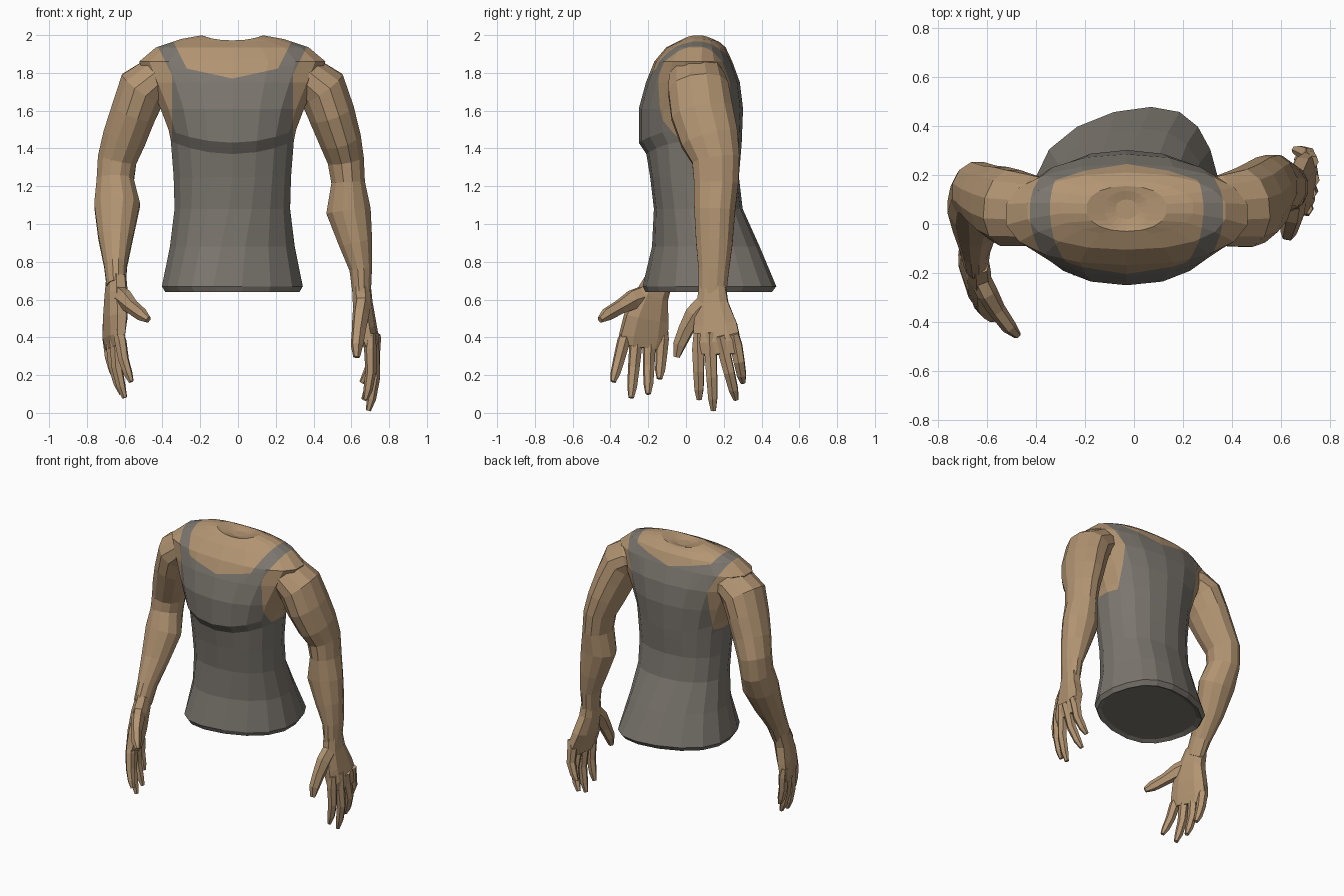
import bpy, bmesh, math
from mathutils import Vector


def material(name, rgb):
    m = bpy.data.materials.new(name)
    m.diffuse_color = (*rgb, 1)
    return m


SKIN = material("tan skin", (0.45, 0.30, 0.17))
SHIRT = material("grey cloth", (0.20, 0.182, 0.157))
CX = -0.03  # middle of the body


def finish(bm, name, mats):
    bmesh.ops.recalc_face_normals(bm, faces=bm.faces)
    me = bpy.data.meshes.new(name)
    bm.to_mesh(me)
    bm.free()
    for m in mats:
        me.materials.append(m)
    ob = bpy.data.objects.new(name, me)
    bpy.context.collection.objects.link(ob)
    return ob


def skin_rings(bm, rings):
    """Bridge rings of points and cap both ends."""
    vs = [[bm.verts.new(p) for p in r] for r in rings]
    n = len(vs[0])
    for a, b in zip(vs, vs[1:]):
        for i in range(n):
            j = (i + 1) % n
            bm.faces.new((a[i], a[j], b[j], b[i]))
    bm.faces.new(vs[0])
    bm.faces.new(vs[-1])


def spow(v, e):
    return math.copysign(abs(v) ** e, v)


def tube(bm, path, wide, sides, e=1.0):
    """Loft through (x, y, z, half width along 'wide', half thickness)."""
    pts = [Vector(p[:3]) for p in path]
    rings = []
    for k, p in enumerate(path):
        t = (pts[min(k + 1, len(pts) - 1)] - pts[max(k - 1, 0)]).normalized()
        w = Vector(wide)
        w = (w - t * w.dot(t)).normalized()
        d = t.cross(w)
        ring = []
        for i in range(sides):
            a = math.tau * (i + 0.5) / sides
            ring.append(pts[k] + w * p[3] * spow(math.cos(a), e)
                        + d * p[4] * spow(math.sin(a), e))
        rings.append(ring)
    skin_rings(bm, rings)


# Torso: z, centre x, half width, front y, back y, skew, middle dip
levels = [
    (0.655, CX, 0.33, -0.19, 0.42, 0.09, 0),
    (0.64, CX, 0.36, -0.215, 0.455, 0.09, 0),
    (0.67, CX, 0.378, -0.23, 0.478, 0.10, 0),
    (0.88, CX, 0.335, -0.18, 0.39, 0.06, 0),
    (1.08, CX, 0.31, -0.17, 0.30, 0.02, 0),
    (1.25, CX, 0.315, -0.19, 0.28, 0, 0),
    (1.37, CX, 0.33, -0.21, 0.29, 0, 0),
    (1.43, CX, 0.342, -0.25, 0.295, 0, 0),
    (1.61, CX, 0.385, -0.25, 0.302, 0, 0),
    (1.75, CX, 0.45, -0.212, 0.285, 0, 0),
    (1.86, CX, 0.50, -0.168, 0.245, 0, 0),
    (1.935, CX, 0.41, -0.105, 0.21, 0, 0),
    (1.98, CX, 0.275, -0.045, 0.175, 0, 0.015),
    (2.0, CX, 0.165, -0.03, 0.155, 0, 0.028),
    (1.972, CX, 0.09, -0.02, 0.135, 0, 0.003),
    (1.958, CX, 0.045, 0.02, 0.10, 0, 0),
]
bm = bmesh.new()
rings = []
for z, cx, rx, yf, yb, skew, dip in levels:
    ring = []
    e = 0.97 if z < 1 else 0.9
    for i in range(18):
        a = math.tau * (i + 0.5) / 18
        c, s = spow(math.cos(a), e), spow(math.sin(a), e)
        # the chest fold rises toward the sides
        lift = 0.07 * c * c if 1.3 < z < 1.5 else 0
        ring.append((cx + rx * c + skew * s * (1 - c * c),
                     (yf + yb) / 2 + (yb - yf) / 2 * s,
                     z - dip * s * s + lift))
    rings.append(ring)
skin_rings(bm, rings)


def cut(co, no, test):
    faces = [f for f in bm.faces if test(f.calc_center_median())]
    geom = set(faces)
    for f in faces:
        geom.update(f.edges)
        geom.update(f.verts)
    bmesh.ops.bisect_plane(bm, geom=list(geom), plane_co=co, plane_no=no, dist=1e-4)


# Cut the strap edges, arm holes and neckline into the surface
HOLE_FRONT, HOLE_BACK, MID = 0.32, 0.30, 0.04
for s in (-1, 1):
    def upper(p):
        return p.z > 1.74 and (p.x - CX) * s > 0
    cut((CX + s * 0.23, 0, 1.8), (s, 0, -0.5), upper)
    cut((CX + s * 0.325, 0, 1.8), (s, 0, -0.5), upper)
    cut((CX + s * HOLE_FRONT, 0, 1.8), (s, 0, 0),
        lambda p: 1.38 < p.z < 1.88 and (p.x - CX) * s > 0 and p.y < MID)
    cut((CX + s * HOLE_BACK, 0, 1.8), (s, 0, 0),
        lambda p: 1.38 < p.z < 1.88 and (p.x - CX) * s > 0 and p.y >= MID)
    cut((0, 0, 1.45), (0, 0, 1),
        lambda p: 1.3 < p.z < 1.6 and (p.x - CX) * s > 0.28)
    cut((CX, 0, 1.77), (-s * 0.22, 0, 1),
        lambda p: p.z > 1.6 and p.y < 0.05 and 0 < (p.x - CX) * s < 0.32)
    cut((CX, 0, 1.86), (-s * 0.22, 0, 1),
        lambda p: p.z > 1.6 and p.y > 0.05 and 0 < (p.x - CX) * s < 0.32)

for f in bm.faces:
    p = f.calc_center_median()
    x = abs(p.x - CX)
    edge = x - 0.5 * (p.z - 1.8)
    neck = (1.77 if p.y < 0.05 else 1.86) + 0.22 * x
    neck_skin = p.z > neck and edge < 0.23
    hole = HOLE_FRONT if p.y < MID else HOLE_BACK
    arm_skin = p.z > 1.45 and x > hole and (p.z < 1.8 or edge > 0.325)
    f.material_index = 1 if neck_skin or arm_skin else 0
finish(bm, "torso_with_tank_top", [SHIRT, SKIN])

# Arms: x, y, z, half depth, half thickness
right_arm = [
    (-0.30, 0.055, 1.78, 0.12, 0.08), (-0.42, 0.055, 1.775, 0.15, 0.125),
    (-0.505, 0.065, 1.715, 0.162, 0.137), (-0.553, 0.085, 1.59, 0.155, 0.125),
    (-0.60, 0.11, 1.46, 0.135, 0.12), (-0.64, 0.135, 1.34, 0.122, 0.107),
    (-0.65, 0.125, 1.23, 0.12, 0.102), (-0.64, 0.07, 1.10, 0.115, 0.125),
    (-0.648, -0.01, 0.93, 0.095, 0.095), (-0.648, -0.10, 0.78, 0.077, 0.063),
    (-0.645, -0.155, 0.67, 0.077, 0.052)]
left_arm = [
    (0.24, 0.055, 1.78, 0.12, 0.08), (0.36, 0.055, 1.775, 0.15, 0.125),
    (0.445, 0.065, 1.715, 0.165, 0.137), (0.493, 0.085, 1.59, 0.17, 0.128),
    (0.54, 0.125, 1.45, 0.158, 0.115), (0.57, 0.158, 1.34, 0.13, 0.10),
    (0.583, 0.16, 1.22, 0.122, 0.092), (0.585, 0.152, 1.07, 0.112, 0.122),
    (0.623, 0.15, 0.90, 0.1, 0.092), (0.65, 0.147, 0.76, 0.084, 0.062),
    (0.655, 0.14, 0.63, 0.075, 0.05)]
for name, path in (("right_arm", right_arm), ("left_arm", left_arm)):
    bm = bmesh.new()
    tube(bm, path, (0, 1, 0), 12)
    finish(bm, name, [SKIN])


def hand(name, palm, wide, fingers, thumb):
    """Flat palm, four jointed fingers bowed by 'bow', and a thumb."""
    bm = bmesh.new()
    tube(bm, palm, wide, 8, 0.75)
    for base, tip, bow in fingers:
        a, b = Vector(base), Vector(tip)
        root = a + (a - b) * 0.3
        path = [(*root, 0.026, 0.022)]
        for t, r in ((0, 0.036), (0.45, 0.032), (0.8, 0.027), (1, 0.015)):
            q = a.lerp(b, t) + Vector((bow, 0, 0)) * math.sin(math.pi * t)
            path.append((*q, r, r * 0.92))
        tube(bm, path, wide, 6)
    tube(bm, thumb, (0, 0, 1), 6)
    finish(bm, name, [SKIN])


hand("right_hand",
     [(-0.645, -0.14, 0.71, 0.073, 0.048), (-0.645, -0.18, 0.62, 0.09, 0.054),
      (-0.65, -0.21, 0.50, 0.125, 0.052), (-0.658, -0.225, 0.40, 0.138, 0.042),
      (-0.655, -0.232, 0.345, 0.125, 0.027)], (0.3, -0.95, 0),
     [((-0.622, -0.33, 0.38), (-0.565, -0.385, 0.165), -0.01),
      ((-0.648, -0.265, 0.37), (-0.60, -0.29, 0.08), -0.015),
      ((-0.668, -0.195, 0.37), (-0.615, -0.20, 0.10), -0.015),
      ((-0.685, -0.125, 0.39), (-0.645, -0.14, 0.18), -0.01)],
     [(-0.645, -0.19, 0.63, 0.06, 0.044), (-0.60, -0.28, 0.60, 0.056, 0.044),
      (-0.56, -0.35, 0.56, 0.04, 0.036), (-0.51, -0.42, 0.52, 0.036, 0.031),
      (-0.475, -0.455, 0.493, 0.018, 0.016)])
hand("left_hand",
     [(0.655, 0.14, 0.67, 0.073, 0.048), (0.66, 0.14, 0.58, 0.088, 0.052),
      (0.68, 0.155, 0.46, 0.122, 0.052), (0.705, 0.165, 0.37, 0.133, 0.042),
      (0.712, 0.165, 0.31, 0.12, 0.027)], (0.1, 1, 0),
     [((0.70, 0.065, 0.34), (0.675, 0.07, 0.07), 0.015),
      ((0.715, 0.13, 0.33), (0.69, 0.145, 0.012), 0.02),
      ((0.72, 0.20, 0.33), (0.665, 0.265, 0.07), 0.025),
      ((0.715, 0.265, 0.36), (0.655, 0.302, 0.16), 0.025)],
     [(0.66, 0.11, 0.59, 0.055, 0.045), (0.65, 0.045, 0.52, 0.056, 0.045),
      (0.64, 0.00, 0.44, 0.044, 0.038), (0.63, -0.035, 0.36, 0.036, 0.034),
      (0.628, -0.05, 0.295, 0.018, 0.018)])
